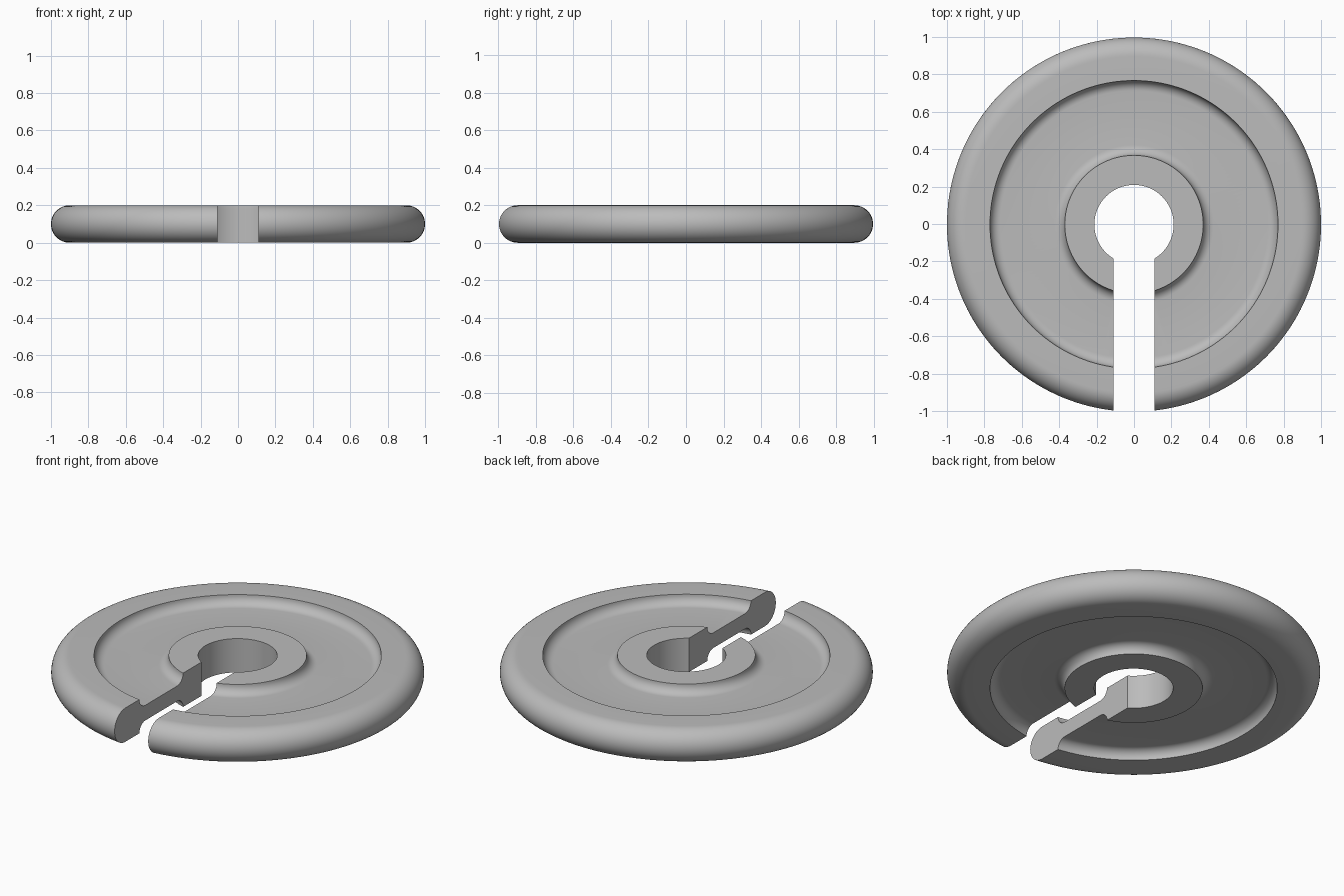
import bpy, bmesh, math
from mathutils import Matrix

cube = bpy.data.objects.get("Cube")
if cube:
    bpy.data.objects.remove(cube, do_unlink=True)

THICK, HOLE, HUB, RIM, OUTER = 0.2, 0.212, 0.37, 0.77, 1.0
DEPTH = 0.055          # recess depth, also its fillet radius
SLOT = 0.22            # slot width
SHIFT = -0.003         # keeps the slotted disc centred in depth

grey = bpy.data.materials.new("plain grey")
grey.use_nodes = True
colour = (0.5, 0.5, 0.5, 1)
grey.diffuse_color = colour
grey.node_tree.nodes["Principled BSDF"].inputs["Base Color"].default_value = colour


def arc(r, z, radius, start, end, steps):
    """Points of an arc in the radius/height plane, angles in degrees."""
    angles = [math.radians(start + (end - start) * i / steps) for i in range(steps + 1)]
    return [(r + radius * math.cos(a), z + radius * math.sin(a)) for a in angles]


def add_object(name, bm):
    mesh = bpy.data.meshes.new(name)
    bmesh.ops.recalc_face_normals(bm, faces=bm.faces)
    bm.to_mesh(mesh)
    bm.free()
    obj = bpy.data.objects.new(name, mesh)
    bpy.context.collection.objects.link(obj)
    return obj


# Upper half of the cross-section: hub, filleted recess, round rim
half = THICK / 2
upper = [(HOLE, THICK)]
upper += arc(HUB + DEPTH, THICK, DEPTH, 180, 270, 8)
upper += arc(RIM - DEPTH, THICK, DEPTH, 270, 360, 8)
upper += arc(OUTER - half, half, half, 90, 0, 12)
lower = [(r, THICK - z) for r, z in reversed(upper[:-1])]

# Disc turned from the cross-section
bm = bmesh.new()
verts = [bm.verts.new((r, 0, z)) for r, z in upper + lower]
edges = [bm.edges.new((v, verts[i - 1])) for i, v in enumerate(verts)]
bmesh.ops.spin(bm, geom=verts + edges, cent=(0, 0, 0), axis=(0, 0, 1),
               angle=2 * math.pi, steps=160, use_merge=True)
bmesh.ops.remove_doubles(bm, verts=bm.verts, dist=1e-5)
disc = add_object("slotted_disc", bm)
disc.data.materials.append(grey)

# Slot cutter, from the central hole out through the front
bm = bmesh.new()
bmesh.ops.create_cube(bm, size=1, matrix=Matrix.Translation((0, -0.6, half))
                      @ Matrix.Diagonal((SLOT, 1.2, 1, 1)))
cutter = add_object("slot_cutter", bm)
cutter.data.materials.append(grey)
cutter.hide_render = True

bpy.ops.object.select_all(action="DESELECT")
disc.select_set(True)
bpy.context.view_layer.objects.active = disc
cut = disc.modifiers.new("slot", "BOOLEAN")
cut.operation = "DIFFERENCE"
cut.solver = "EXACT"
cut.object = cutter
bpy.ops.object.modifier_apply(modifier=cut.name)
bpy.data.objects.remove(cutter, do_unlink=True)

disc.location.y = SHIFT
bpy.ops.object.shade_smooth_by_angle(angle=math.radians(30))
